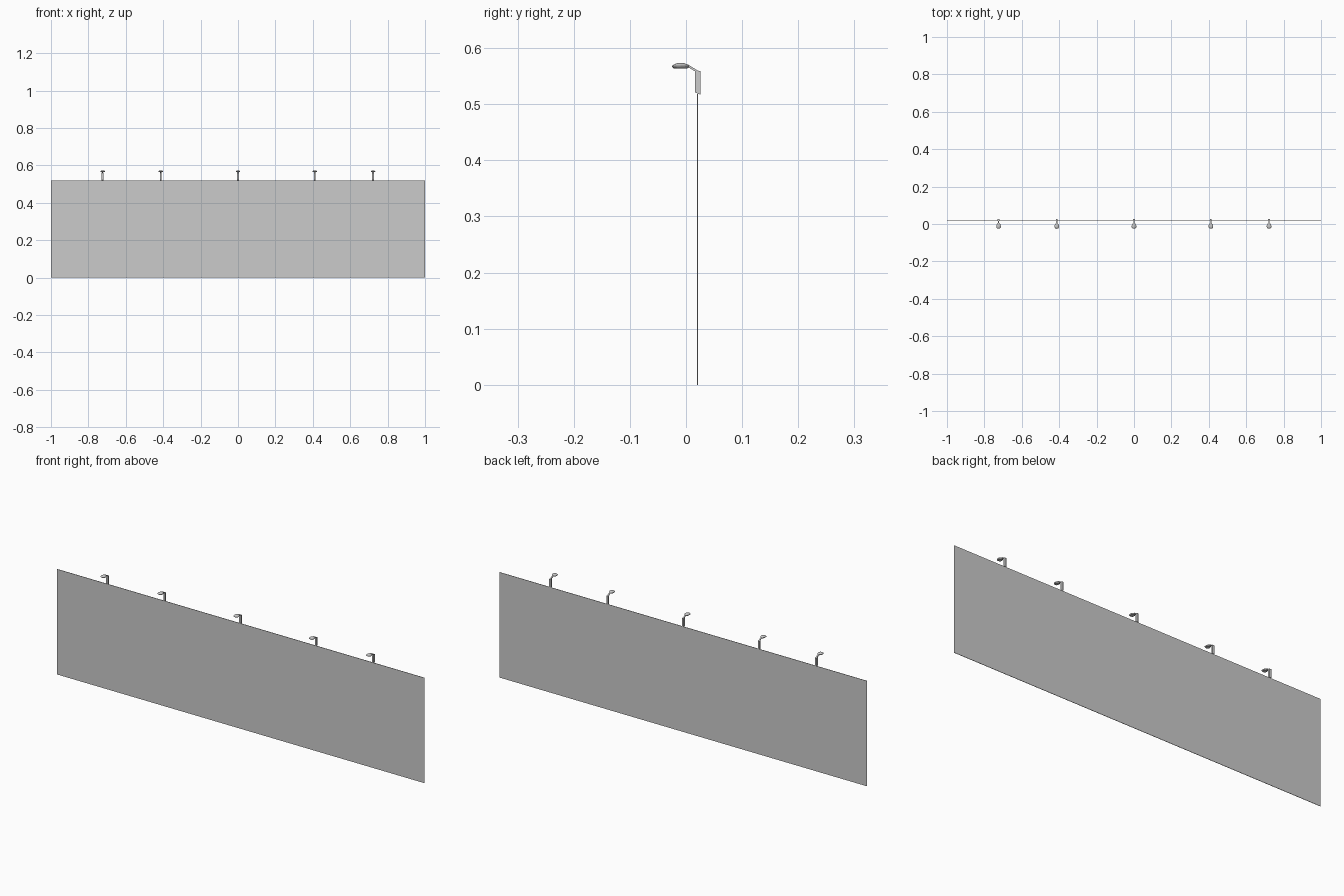
import bpy, bmesh, math

if "Cube" in bpy.data.objects:
    bpy.data.objects.remove(bpy.data.objects["Cube"])

grey = bpy.data.materials.new("light_grey")
grey.diffuse_color = (0.6, 0.6, 0.6, 1)
grey.use_nodes = True
grey.node_tree.nodes["Principled BSDF"].inputs["Base Color"].default_value = grey.diffuse_color


def finish(name, bm):
    bmesh.ops.recalc_face_normals(bm, faces=bm.faces)
    me = bpy.data.meshes.new(name)
    bm.to_mesh(me)
    bm.free()
    me.materials.append(grey)
    ob = bpy.data.objects.new(name, me)
    bpy.context.collection.objects.link(ob)
    return ob


def extrude_profile(name, pts, x, half):
    """Solid from a (y, z) outline, centred on x."""
    bm = bmesh.new()
    a = [bm.verts.new((x - half, y, z)) for y, z in pts]
    b = [bm.verts.new((x + half, y, z)) for y, z in pts]
    bm.faces.new(a)
    bm.faces.new(b)
    for i in range(len(pts)):
        j = (i + 1) % len(pts)
        bm.faces.new((a[i], a[j], b[j], b[i]))
    return finish(name, bm)


def lamp_head(name, x):
    """Flattened egg-shaped head made from stacked rings."""
    bm = bmesh.new()
    n = 12
    rings = []
    for z, s in ((0.5635, 0.72), (0.566, 0.95), (0.568, 1.0), (0.571, 0.75), (0.573, 0.4)):
        ring = []
        for i in range(n):
            t = 2 * math.pi * i / n
            taper = 1 - 0.25 * math.sin(t)      # narrower toward the arm
            ring.append(bm.verts.new((x + 0.0125 * s * taper * math.cos(t),
                                      -0.0095 + 0.016 * s * math.sin(t), z)))
        rings.append(ring)
    for r, q in zip(rings, rings[1:]):
        for i in range(n):
            j = (i + 1) % n
            bm.faces.new((r[i], r[j], q[j], q[i]))
    bm.faces.new(rings[0])
    bm.faces.new(rings[-1])
    return finish(name, bm)


# Thin board
extrude_profile("board", [(0.0195, 0), (0.0215, 0), (0.0215, 0.518), (0.0195, 0.518)], 0, 1.0)

# Row of lamps along the top edge
for k, x in enumerate((-0.724, -0.413, 0.0, 0.411, 0.722), 1):
    extrude_profile(f"lamp_bracket_{k}",
                    [(0.016, 0.521), (0.0255, 0.517), (0.0255, 0.559), (0.016, 0.561)], x, 0.0045)
    extrude_profile(f"lamp_arm_{k}",
                    [(0.002, 0.567), (0.017, 0.558), (0.020, 0.5605), (0.004, 0.5705)], x, 0.003)
    lamp_head(f"lamp_head_{k}", x)
